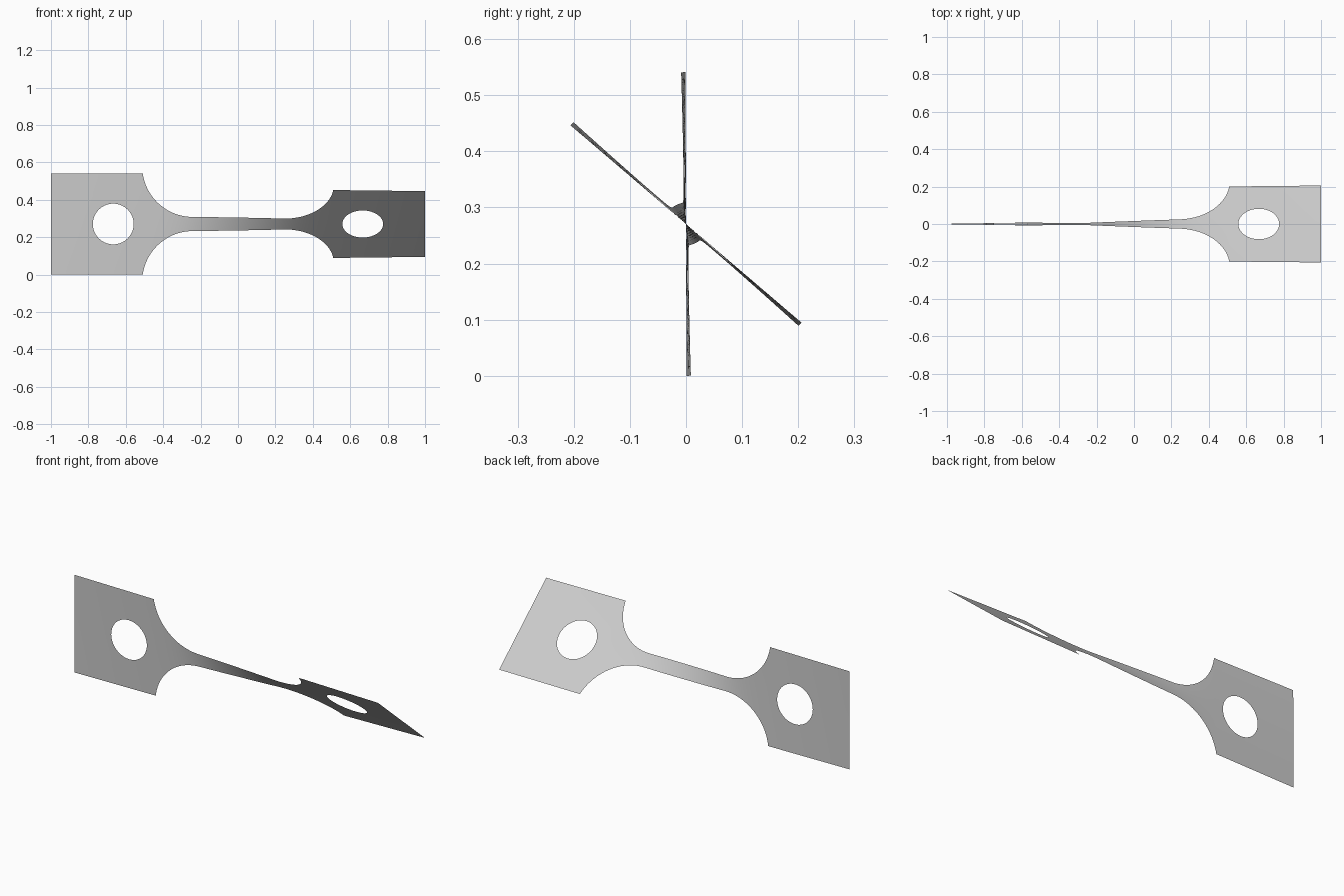
import bpy
import bmesh
from math import cos, sin, pi, radians, sqrt

cube = bpy.data.objects.get("Cube")
if cube:
    bpy.data.objects.remove(cube)

GRIP, NECK = 0.2705, 0.038          # half widths
FILLET, NECK_END = 0.27, 0.242      # fillet radius, and where it starts
HOLE_X, HOLE_R = 0.667, 0.109
TWIST_START, TWIST_END = radians(0.2), radians(49.5)
FILLET_END = NECK_END + sqrt(FILLET**2 - (FILLET + NECK - GRIP)**2)
ROWS = 8


def half_width(x):
    u = abs(x) - NECK_END
    if u <= 0:
        return NECK
    if abs(x) >= FILLET_END - 1e-6:
        return GRIP
    return NECK + FILLET - sqrt(FILLET**2 - u * u)


def hole_height(x):
    return sqrt(max(0, HOLE_R**2 - (abs(x) - HOLE_X)**2))


def spread(a, b, n):
    return [a + (b - a) * i / n for i in range(n)]


# Column positions for one half, then mirrored
half = spread(0, NECK_END, 20)
half += [NECK_END + (FILLET_END - NECK_END) * sin(pi / 2 * i / 20) for i in range(20)]
half += spread(FILLET_END, HOLE_X - HOLE_R, 3)
half += [HOLE_X - HOLE_R * cos(pi * i / 32) for i in range(32)]
half += spread(HOLE_X + HOLE_R, 1, 8) + [1]
columns = [-x for x in reversed(half[1:])] + half

# Twist builds up fastest where the strip is narrow
turn = [0]
for a, b in zip(columns, columns[1:]):
    turn.append(turn[-1] + (b - a) * half_width((a + b) / 2) ** -1.5)
angles = [TWIST_START + (TWIST_END - TWIST_START) * t / turn[-1] for t in turn]

# Twisted sheet: upper and lower strips that part around each hole
bm = bmesh.new()
for side in (1, -1):
    grid = []
    for x, angle in zip(columns, angles):
        low, high = hole_height(x), half_width(x)
        line = []
        for j in range(ROWS + 1):
            v = side * (low + (high - low) * j / ROWS)
            line.append(bm.verts.new((x, -v * sin(angle), GRIP + v * cos(angle))))
        grid.append(line)
    for left, right in zip(grid, grid[1:]):
        for j in range(ROWS):
            quad = [left[j], right[j], right[j + 1], left[j + 1]]
            bm.faces.new(quad[::side])
bmesh.ops.remove_doubles(bm, verts=bm.verts, dist=1e-5)

mesh = bpy.data.meshes.new("twisted_strip")
bm.to_mesh(mesh)
bm.free()
mesh.shade_smooth()
strip = bpy.data.objects.new("twisted_strip", mesh)
bpy.context.collection.objects.link(strip)

# Plain grey metal
grey = bpy.data.materials.new("light_grey")
grey.use_nodes = True
colour = (0.6, 0.6, 0.6, 1)
grey.diffuse_color = colour
grey.node_tree.nodes["Principled BSDF"].inputs["Base Color"].default_value = colour
mesh.materials.append(grey)
